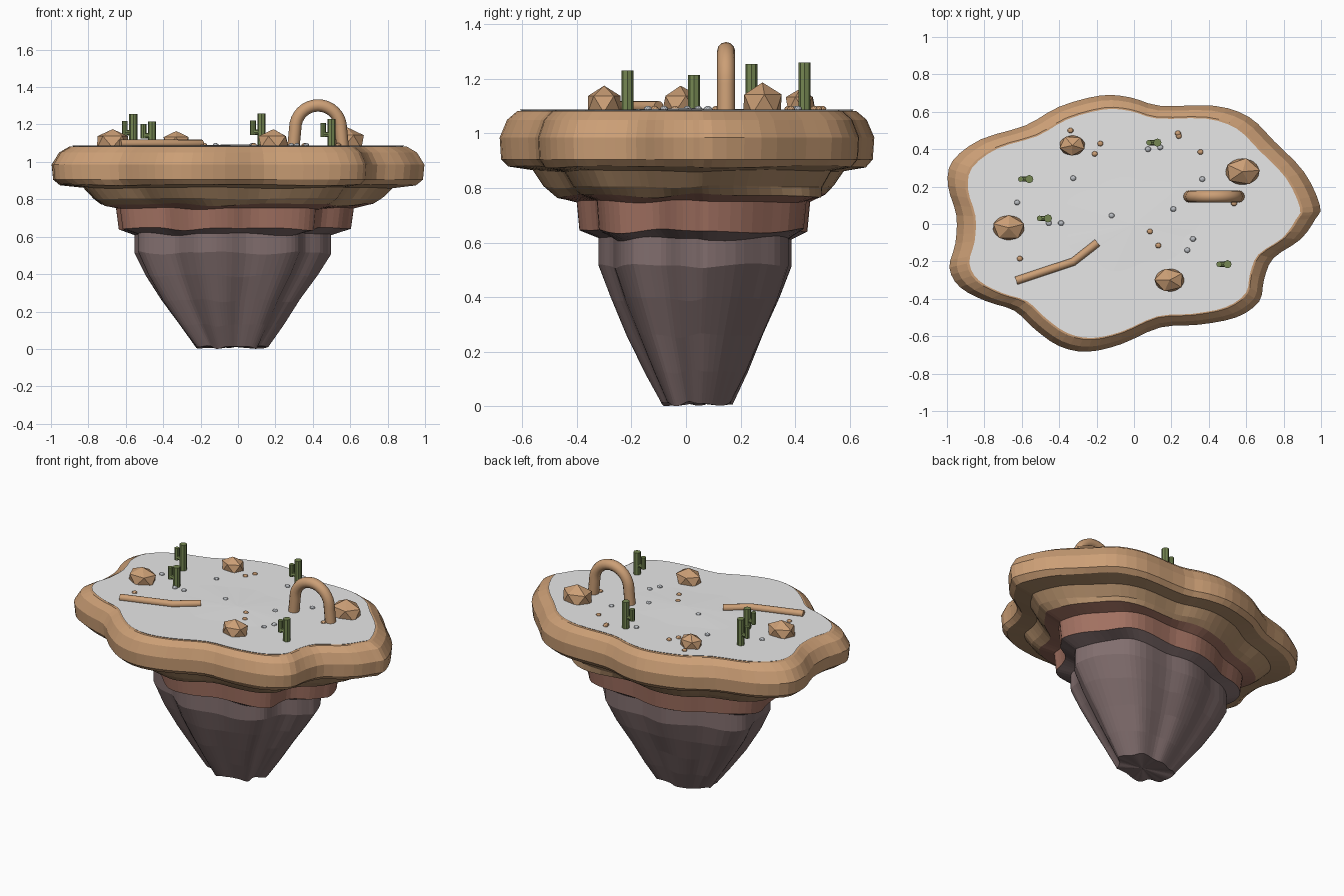
import bpy, bmesh, math
from mathutils import Vector, Matrix

if "Cube" in bpy.data.objects:
    bpy.data.objects.remove(bpy.data.objects["Cube"])


def material(name, rgb):
    m = bpy.data.materials.new(name)
    m.diffuse_color = (*rgb, 1)
    m.use_nodes = True
    m.node_tree.nodes["Principled BSDF"].inputs["Base Color"].default_value = m.diffuse_color
    return m


TAN = material("tan sandstone", (0.60, 0.345, 0.18))
BROWN = material("brown sandstone", (0.43, 0.26, 0.14))
RED = material("red clay", (0.36, 0.165, 0.12))
ROCK = material("purple grey rock", (0.22, 0.155, 0.155))
SAND = material("pale sand", (0.80, 0.80, 0.80))
GREEN = material("cactus green", (0.18, 0.245, 0.085))
GREY = material("grey stone", (0.50, 0.52, 0.55))
GROUND = 1.085


def finish(bm, name, mats, smooth=None):
    bmesh.ops.recalc_face_normals(bm, faces=bm.faces)
    me = bpy.data.meshes.new(name)
    bm.to_mesh(me)
    bm.free()
    for m in mats:
        me.materials.append(m)
    ob = bpy.data.objects.new(name, me)
    bpy.context.collection.objects.link(ob)
    if smooth:
        bpy.context.view_layer.objects.active = ob
        ob.select_set(True)
        bpy.ops.object.shade_smooth_by_angle(angle=math.radians(smooth))
        ob.select_set(False)
    return ob


# Wavy island outline, rounded through a few control points
CTRL = [(0.995, 0.10), (0.91, 0.28), (0.75, 0.445), (0.615, 0.575), (0.43, 0.635),
        (0.14, 0.635), (-0.02, 0.68), (-0.18, 0.69), (-0.40, 0.63), (-0.58, 0.53),
        (-0.82, 0.455), (-0.97, 0.34), (-0.995, 0.21), (-0.95, 0.05), (-0.955, -0.10),
        (-0.987, -0.23), (-0.93, -0.335), (-0.79, -0.41), (-0.64, -0.46), (-0.53, -0.56),
        (-0.40, -0.65), (-0.25, -0.68), (-0.07, -0.64), (0.14, -0.55), (0.35, -0.535),
        (0.55, -0.495), (0.67, -0.41), (0.695, -0.295), (0.745, -0.18), (0.89, -0.08),
        (0.97, 0.03)]


def outline(steps=3):
    pts, n = [], len(CTRL)
    for i in range(n):
        p0, p1, p2, p3 = (Vector(CTRL[(i + k) % n]) for k in (-1, 0, 1, 2))
        for s in range(steps):
            t = s / steps
            pts.append(0.5 * (2 * p1 + (p2 - p0) * t + (2 * p0 - 5 * p1 + 4 * p2 - p3) * t * t
                              + (3 * p1 - p0 - 3 * p2 + p3) * t ** 3))
    return pts


OUT = outline()


def loft(name, rings, mats):
    """rings: (scale, z, x offset, y offset, material of the band below, z wave)"""
    bm = bmesh.new()
    loops = []
    for k, (s, z, ox, oy, _, wave) in enumerate(rings):
        loop = []
        for i, p in enumerate(OUT):
            a = 2 * math.pi * i / len(OUT)
            dz = wave * (math.sin(5 * a + k) + 0.6 * math.sin(9 * a + 2 * k) + 1.6)
            # lower layers lean a little towards the back right corner
            lean = 0.07 * s * max(0, 2 * p.x * p.y / p.length_squared) if s < 0.75 else 0
            loop.append(bm.verts.new((p.x * s + ox + 0.82 * lean,
                                      p.y * s + oy + 0.57 * lean, z + dz)))
        loops.append(loop)
    n = len(OUT)
    for k in range(len(loops) - 1):
        for i in range(n):
            j = (i + 1) % n
            f = bm.faces.new((loops[k][i], loops[k][j], loops[k + 1][j], loops[k + 1][i]))
            f.material_index = rings[k][4]
    # fan caps
    for loop, ring, rise in ((loops[0], rings[0], 0), (loops[-1], rings[-1], 0.012)):
        c = bm.verts.new((ring[2], ring[3], ring[1] + rise))
        for i in range(n):
            bm.faces.new((c, loop[i], loop[(i + 1) % n])).material_index = ring[4]
    return finish(bm, name, mats)


# Stepped island body: each ledge underside takes the colour of the layer below
loft("island_body", [
    (0.88, 1.083, 0, -0.003, 0, 0), (0.905, 1.082, 0, -0.003, 0, 0),
    (0.96, 1.05, 0, -0.003, 0, 0), (1.0, 0.985, 0, -0.003, 0, 0),
    (0.992, 0.905, 0, -0.003, 0, 0), (0.955, 0.873, 0, -0.003, 1, 0.003),
    (0.83, 0.858, 0, 0.003, 1, 0.003),
    (0.775, 0.80, 0, 0.005, 1, 0.003), (0.73, 0.763, -0.01, 0.005, 2, 0.006),
    (0.635, 0.745, -0.02, 0.015, 2, 0.004),
    (0.62, 0.633, -0.02, 0.015, 3, 0.006), (0.525, 0.605, -0.03, 0.022, 3, 0.006),
    (0.525, 0.505, -0.03, 0.022, 3, 0.006), (0.46, 0.385, -0.035, 0.025, 3, 0.006),
    (0.37, 0.25, -0.04, 0.027, 3, 0.006), (0.28, 0.12, -0.037, 0.033, 3, 0.005),
    (0.193, 0.0, -0.033, 0.037, 3, 0.006)],
    [TAN, BROWN, RED, ROCK])

# Thin sand plate on top
loft("sand_surface", [(0.892, 1.088, 0, -0.003, 0, 0), (0.88, 1.081, 0, -0.003, 0, 0)], [SAND])


def ball(name, x, y, z, size, mat, sub=1, turn=0.0):
    bm = bmesh.new()
    bmesh.ops.create_icosphere(bm, subdivisions=sub, radius=1)
    bmesh.ops.rotate(bm, verts=bm.verts, cent=(0, 0, 0), matrix=Matrix.Rotation(turn, 3, 'Z'))
    bmesh.ops.scale(bm, verts=bm.verts, vec=size)
    ob = finish(bm, name, [mat])
    ob.location = (x, y, z)
    return ob


# Boulders, narrower front to back
for x, y, r, rz, turn in ((-0.67, -0.02, 0.097, 0.068, 0.3), (-0.33, 0.42, 0.078, 0.058, 0.9),
                          (0.58, 0.28, 0.104, 0.08, 0.1), (0.19, -0.30, 0.09, 0.068, 0.6)):
    ball("boulder", x, y, 1.107, (r, r * 0.78, rz), TAN, 1, turn)

# Pebbles
PEBBLE = (0.016, 0.0145, 0.011)
for x, y in ((-0.34, 0.50), (-0.18, 0.43), (-0.21, 0.375), (0.235, 0.485), (0.24, 0.47),
             (0.355, 0.385), (-0.61, -0.185), (0.085, -0.04), (0.13, -0.115), (0.535, 0.11)):
    ball("tan_pebble", x, y, GROUND + 0.005, PEBBLE, TAN, 2)
for x, y in ((-0.325, 0.245), (-0.625, 0.115), (-0.455, 0.005), (-0.39, 0.005),
             (-0.12, 0.045), (0.365, 0.24), (0.21, 0.08), (0.315, -0.08), (0.285, -0.14),
             (0.075, 0.40), (0.14, 0.41)):
    ball("grey_pebble", x, y, GROUND + 0.005, PEBBLE, GREY, 2)


def tube(name, path, r, mat, sides=10, smooth=40):
    """Round tube swept along a list of points, with flat ends."""
    path = [Vector(p) for p in path]
    bm = bmesh.new()
    rings = []
    for i, p in enumerate(path):
        t = (path[min(i + 1, len(path) - 1)] - path[max(i - 1, 0)]).normalized()
        side = t.cross(Vector((0, 1, 0))).normalized()
        up = side.cross(t)
        rings.append([bm.verts.new(p + r * (math.cos(a) * side + math.sin(a) * up))
                      for a in (2 * math.pi * k / sides for k in range(sides))])
    for a, b in zip(rings, rings[1:]):
        for k in range(sides):
            j = (k + 1) % sides
            bm.faces.new((a[k], a[j], b[j], b[k]))
    bm.faces.new(rings[0])
    bm.faces.new(rings[-1])
    return finish(bm, name, [mat], smooth)


# Stone arch
arc = [(0.428 + 0.122 * math.cos(a), 0.147, 1.18 + 0.122 * math.sin(a))
       for a in (math.pi * k / 16 for k in range(17))]
tube("stone_arch", [(0.56, 0.147, 1.075)] + arc + [(0.296, 0.147, 1.075)], 0.033, TAN, 12)

# Fallen log, bent in the middle
tube("fallen_log", [(-0.63, -0.303, 1.097), (-0.325, -0.202, 1.097), (-0.195, -0.1, 1.097)],
     0.022, TAN, 12, 35)

# Cacti, each with one raised arm
for x, y, top in ((-0.56, 0.24, 1.255), (-0.46, 0.03, 1.215),
                  (0.125, 0.435, 1.26), (0.50, -0.215, 1.23)):
    zb = GROUND + 0.42 * (top - GROUND)
    tube("cactus_trunk", [(x, y, 1.08), (x, y, top)], 0.022, GREEN, 8, 30)
    tube("cactus_branch", [(x, y, zb), (x - 0.045, y, zb)], 0.014, GREEN, 8, 30)
    tube("cactus_arm", [(x - 0.045, y, zb - 0.014), (x - 0.045, y, zb + 0.062)],
         0.015, GREEN, 8, 30)
